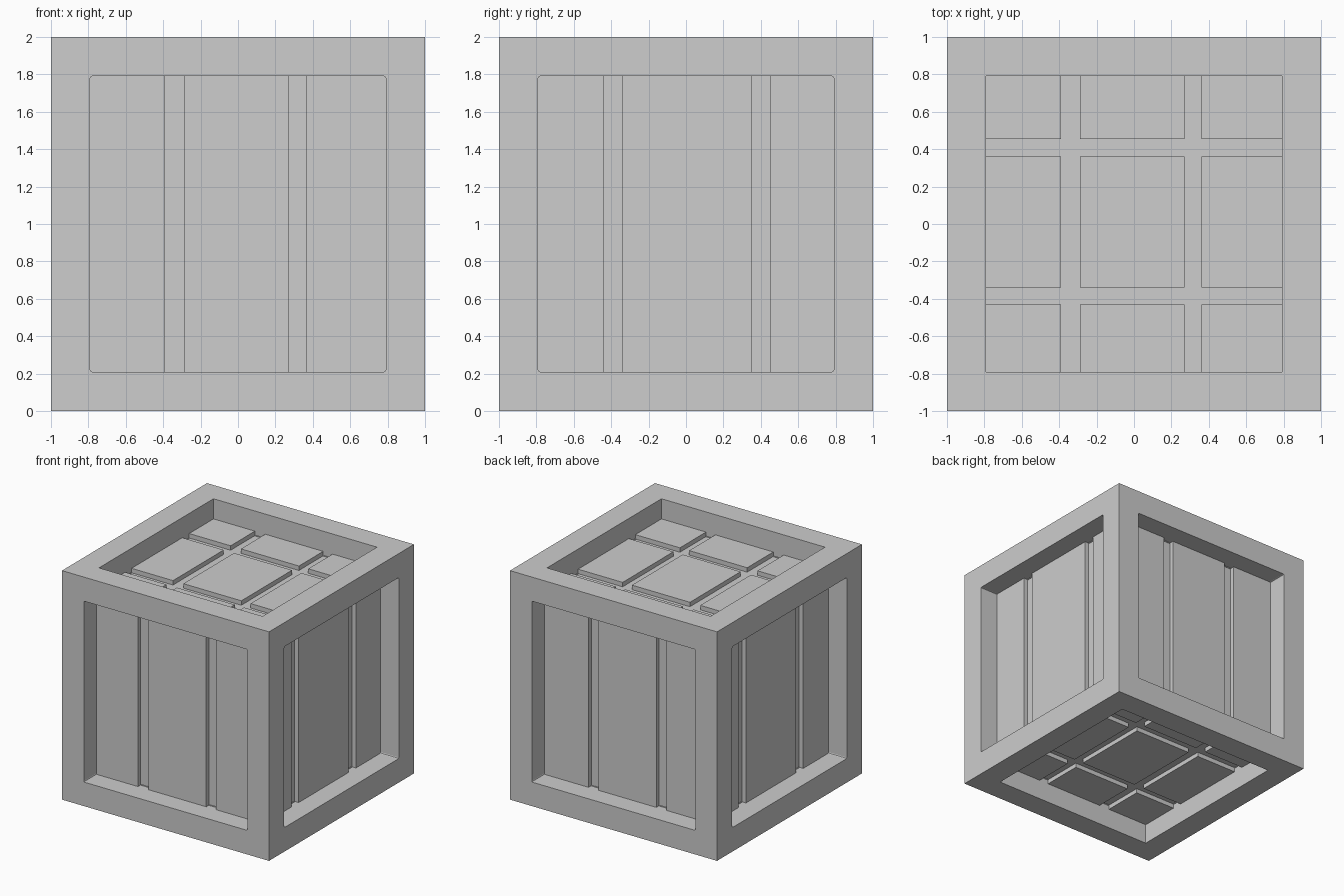
import bpy, bmesh
from mathutils import Matrix, Vector

if "Cube" in bpy.data.objects:
    bpy.data.objects.remove(bpy.data.objects["Cube"])

OPEN = 0.79      # half width of each opening
FLOOR = 0.785    # distance from the centre to a recess floor
PANEL = 0.824    # distance from the centre to a panel surface
LIFT = Matrix.Translation((0, 0, 1))

grey = bpy.data.materials.new("plain grey")
grey.diffuse_color = (0.61, 0.61, 0.61, 1)
grey.use_nodes = True
grey.node_tree.nodes["Principled BSDF"].inputs["Base Color"].default_value = grey.diffuse_color


def finish(bm, name):
    bmesh.ops.recalc_face_normals(bm, faces=bm.faces)
    bm.transform(LIFT)
    mesh = bpy.data.meshes.new(name)
    bm.to_mesh(mesh)
    bm.free()
    mesh.materials.append(grey)
    obj = bpy.data.objects.new(name, mesh)
    bpy.context.collection.objects.link(obj)


def add_box(bm, lo, hi):
    lo, hi = Vector(lo), Vector(hi)
    size = hi - lo
    mat = Matrix.Translation((lo + hi) / 2) @ Matrix.Diagonal((*size, 1))
    bmesh.ops.create_cube(bm, size=1, matrix=mat)


def spans(grooves):
    """Intervals left between two grooves across the opening."""
    (a, b), (c, d) = grooves
    return [(-OPEN, a), (b, c), (d, OPEN)]


# Outer frame: a cube with a square recess on every side
bm = bmesh.new()
bmesh.ops.create_cube(bm, size=2)
faces = list(bm.faces)
bmesh.ops.inset_individual(bm, faces=faces, thickness=1 - OPEN,
                           use_even_offset=True)
corner_edges = []
for face in faces:
    n = face.normal.copy()
    floor = bmesh.ops.extrude_discrete_faces(bm, faces=[face])["faces"][0]
    bmesh.ops.translate(bm, verts=floor.verts, vec=-n * (1 - FLOOR))
    if abs(n.z) < 0.5:
        for v in floor.verts:
            for e in v.link_edges:
                d = (e.verts[0].co - e.verts[1].co).normalized()
                if abs(d.dot(n)) > 0.9:
                    corner_edges.append(e)
# Slightly rounded corners of the side openings
bmesh.ops.bevel(bm, geom=corner_edges, offset=0.01, segments=2,
                profile=0.5, affect='EDGES')
finish(bm, "crate_frame")

# Upright boards in the four side recesses
X_SIDE = ((-0.39, -0.29), (0.27, 0.365))
Y_SIDE = ((-0.44, -0.34), (0.35, 0.45))
for name, sign in (("front", -1), ("back", 1)):
    bm = bmesh.new()
    y0, y1 = sorted((sign * FLOOR, sign * PANEL))
    for a, b in spans(X_SIDE):
        add_box(bm, (a, y0, -OPEN), (b, y1, OPEN))
    finish(bm, name + "_boards")
for name, sign in (("left", -1), ("right", 1)):
    bm = bmesh.new()
    x0, x1 = sorted((sign * FLOOR, sign * PANEL))
    for a, b in spans(Y_SIDE):
        add_box(bm, (x0, a, -OPEN), (x1, b, OPEN))
    finish(bm, name + "_boards")

# Three by three tiles in the top and bottom recesses
X_TILE = ((-0.39, -0.29), (0.27, 0.36))
Y_TILE = ((-0.43, -0.34), (0.36, 0.455))
for name, sign in (("top", 1), ("bottom", -1)):
    bm = bmesh.new()
    z0, z1 = sorted((sign * FLOOR, sign * PANEL))
    for a, b in spans(X_TILE):
        for c, d in spans(Y_TILE):
            add_box(bm, (a, c, z0), (b, d, z1))
    finish(bm, name + "_tiles")
